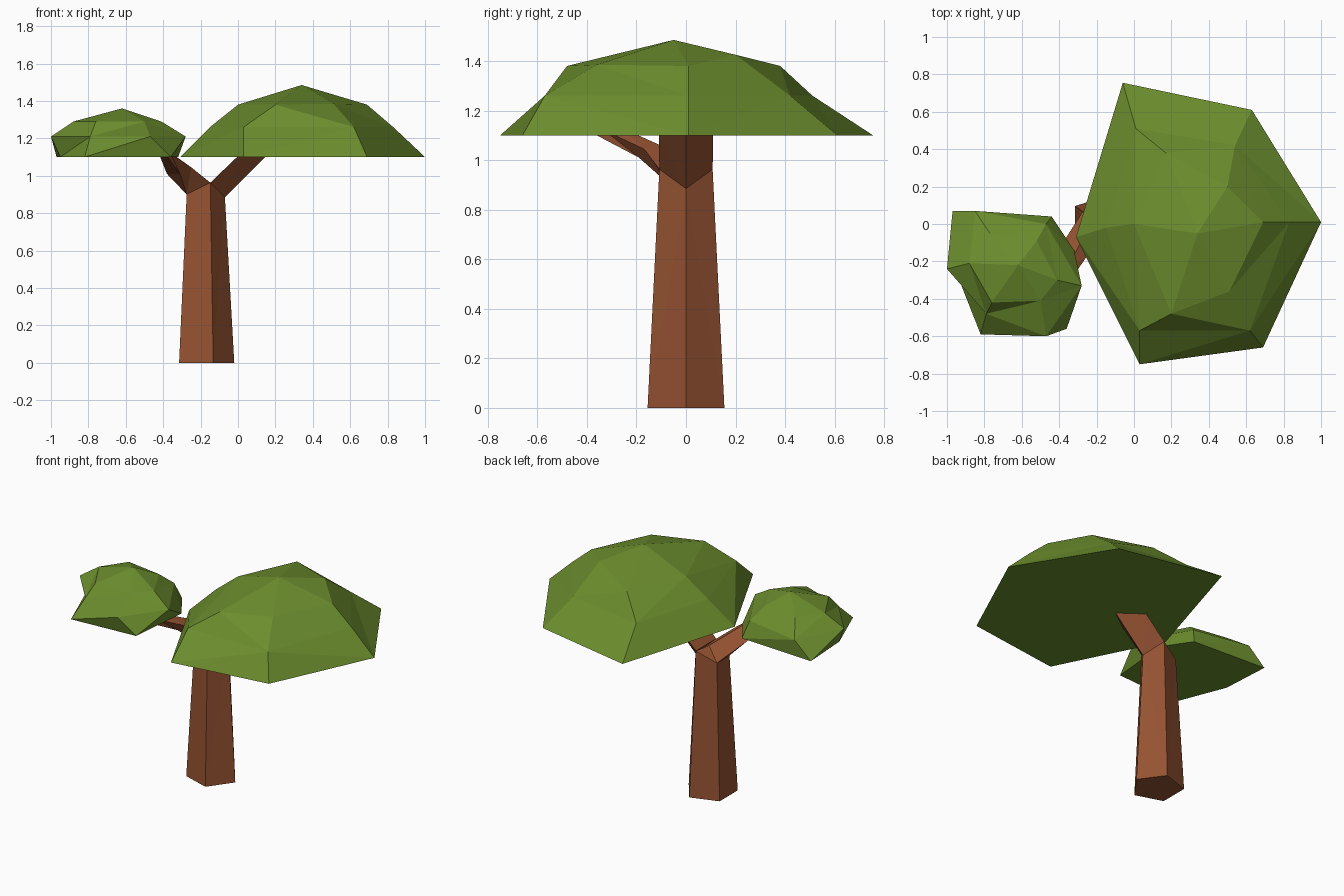
import bpy, bmesh, math

if "Cube" in bpy.data.objects:
    bpy.data.objects.remove(bpy.data.objects["Cube"])


def material(name, rgb):
    m = bpy.data.materials.new(name)
    m.diffuse_color = (*rgb, 1)
    m.use_nodes = True
    m.node_tree.nodes["Principled BSDF"].inputs["Base Color"].default_value = m.diffuse_color
    return m


BARK = material("bark", (0.30, 0.085, 0.032))
LEAF = material("leaf", (0.15, 0.27, 0.027))


def loft(name, rings, mat, apex=None):
    """Bridge equal-length rings, cap the bottom, close the top flat or to a point."""
    bm = bmesh.new()
    vs = [[bm.verts.new(p) for p in ring] for ring in rings]
    n = len(vs[0])
    for lo, hi in zip(vs, vs[1:]):
        for i in range(n):
            j = (i + 1) % n
            bm.faces.new((lo[i], lo[j], hi[j], hi[i]))
    bm.faces.new(vs[0][::-1])
    if apex:
        tip = bm.verts.new(apex)
        for i in range(n):
            bm.faces.new((vs[-1][i], vs[-1][(i + 1) % n], tip))
    else:
        bm.faces.new(vs[-1])
    bmesh.ops.triangulate(bm, faces=[f for f in bm.faces if len(f.verts) > 3])
    bmesh.ops.recalc_face_normals(bm, faces=bm.faces)
    me = bpy.data.meshes.new(name)
    bm.to_mesh(me)
    bm.free()
    me.materials.append(mat)
    ob = bpy.data.objects.new(name, me)
    bpy.context.collection.objects.link(ob)
    return ob


def flat(points, z):
    return [(x, y, z) for x, y in points]


# Five-sided tapering trunk with an uneven top where it forks
def pentagon(r, heights):
    return [(-0.183 + r * math.cos(math.tau * i / 5), r * math.sin(math.tau * i / 5), heights[i])
            for i in range(5)]


top = pentagon(0.113, (0.885, 0.963, 0.90, 0.90, 0.963))
loft("trunk", [pentagon(0.163, [0] * 5), top], BARK, apex=(-0.17, 0, 0.965))

# Thick branch leaning right
loft("right_branch", [[top[0], top[1], top[4]],
                      [(0.15, 0, 1.105), (0, 0.11, 1.105), (0, -0.11, 1.105)]], BARK)

# Bent branch reaching left and forward
loft("left_branch", [
    [top[3], top[4], (-0.17, 0, 0.965), top[2]],
    [(-0.31, -0.19, 1.01), (-0.25, -0.17, 1.045), (-0.27, -0.07, 1.045), (-0.38, -0.10, 1.01)],
    [(-0.38, -0.37, 1.105), (-0.36, -0.33, 1.12), (-0.37, -0.26, 1.13), (-0.42, -0.29, 1.11)],
], BARK)

# Large six-sided canopy
loft("large_canopy", [
    flat([(1, 0.01), (0.63, 0.61), (-0.06, 0.755), (-0.31, -0.07), (0.03, -0.75), (0.69, -0.66)], 1.10),
    flat([(0.83, 0.01), (0.54, 0.42), (0.01, 0.51), (-0.15, -0.02), (0.03, -0.57), (0.62, -0.57)], 1.26),
    [(0.69, 0.01, 1.38), (0.50, 0.20, 1.425), (0.17, 0.38, 1.38),
     (0, 0, 1.38), (0.20, -0.48, 1.38), (0.51, -0.36, 1.385)],
], LEAF, apex=(0.34, -0.05, 1.485))

# Small canopy with overhanging edges
loft("small_canopy", [
    flat([(-0.32, -0.14), (-0.44, 0.04), (-0.97, 0.07), (-0.95, -0.26), (-0.82, -0.59), (-0.36, -0.56)], 1.10),
    flat([(-0.28, -0.33), (-0.47, 0), (-0.85, 0.07), (-1, -0.24), (-0.79, -0.48), (-0.47, -0.60)], 1.21),
    flat([(-0.41, -0.30), (-0.52, -0.09), (-0.77, -0.05), (-0.88, -0.21), (-0.76, -0.42), (-0.50, -0.41)], 1.29),
], LEAF, apex=(-0.62, -0.22, 1.36))
